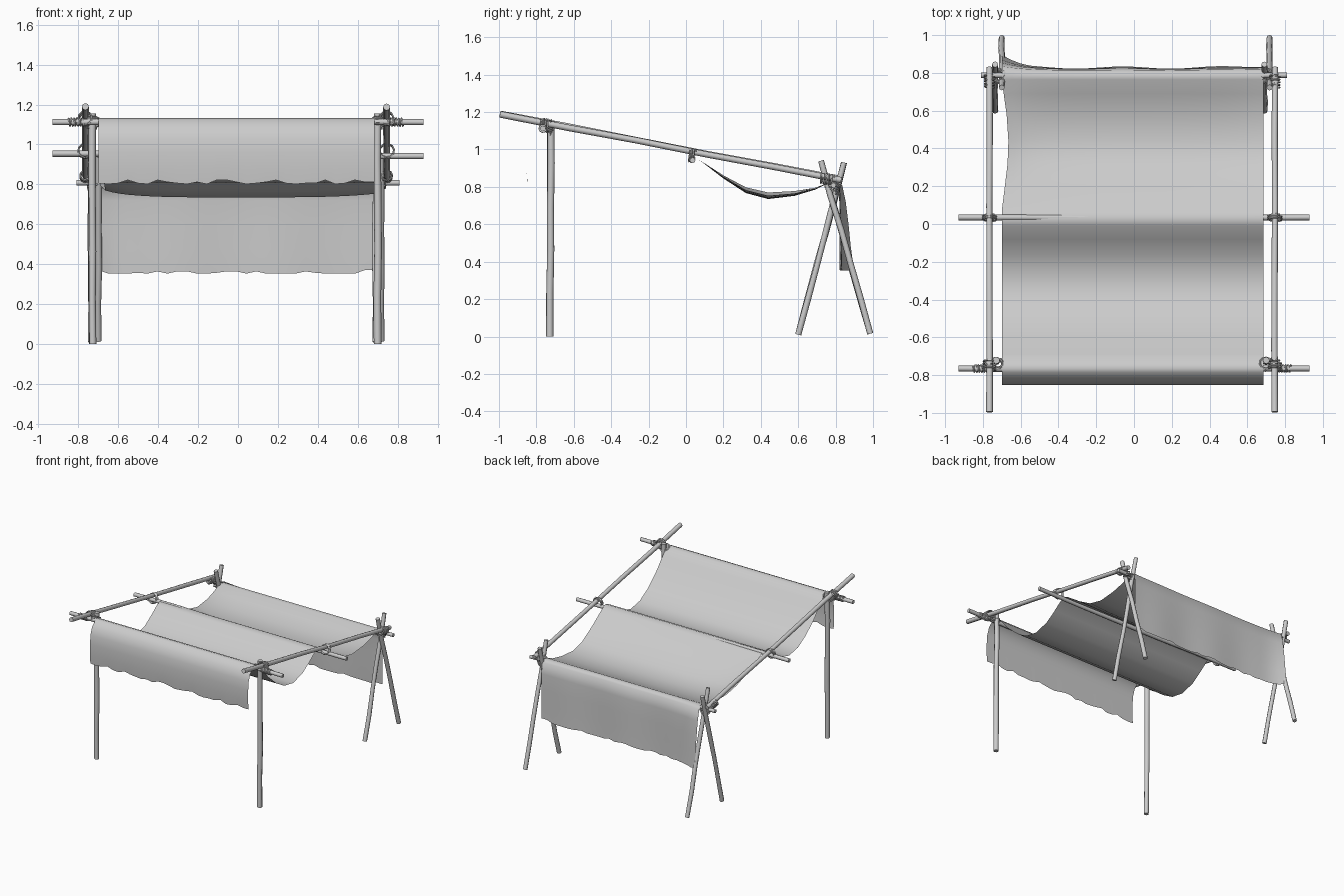
import bpy, bmesh, math, random
from mathutils import Vector

if "Cube" in bpy.data.objects:
    bpy.data.objects.remove(bpy.data.objects["Cube"])

random.seed(4)


def tube(name, pts, radius, radii=None, res=2):
    """Round tube along points, turned into a capped mesh."""
    cu = bpy.data.curves.new(name, 'CURVE')
    cu.dimensions = '3D'
    cu.bevel_depth = radius
    cu.bevel_resolution = res
    cu.use_fill_caps = True
    sp = cu.splines.new('POLY')
    sp.points.add(len(pts) - 1)
    for i, p in enumerate(pts):
        sp.points[i].co = (*p, 1)
        sp.points[i].radius = radii[i] if radii else 1
    ob = bpy.data.objects.new(name, cu)
    bpy.context.collection.objects.link(ob)
    bpy.ops.object.select_all(action='DESELECT')
    ob.select_set(True)
    bpy.context.view_layer.objects.active = ob
    bpy.ops.object.convert(target='MESH')
    bpy.ops.object.shade_smooth_by_angle(angle=math.radians(50))
    return ob


def pole(name, a, b, r=0.017):
    """Slightly crooked wooden pole from a to b."""
    a, b = Vector(a), Vector(b)
    pts, radii = [], []
    for i in range(6):
        p = a.lerp(b, i / 5)
        if 0 < i < 5:
            p += Vector([random.uniform(-0.003, 0.003) for _ in range(3)])
        pts.append(p)
        radii.append(random.uniform(0.94, 1.04))
    return tube(name, pts, r, radii)


def lashing(name, centre, axis, radius, length, turns=4):
    """Rope coil wound round an axis."""
    axis = Vector(axis).normalized()
    u = axis.orthogonal().normalized()
    v = axis.cross(u)
    n = turns * 10
    pts = []
    for i in range(n + 1):
        t = 2 * math.pi * i / 10
        pts.append(Vector(centre) + axis * length * (i / n - 0.5)
                   + (u * math.cos(t) + v * math.sin(t)) * radius)
    return tube(name, pts, 0.005, res=0)


# Front posts
pole("front_post_left", (-0.728, -0.728, 0), (-0.73, -0.722, 1.155), 0.019)
pole("front_post_right", (0.70, -0.728, 0), (0.70, -0.722, 1.155), 0.019)

# Sloping side rails
pole("side_rail_left", (-0.765, -0.995, 1.19), (-0.765, 0.83, 0.842))
pole("side_rail_right", (0.745, -0.995, 1.188), (0.747, 0.83, 0.836))

# Crossbars that carry the cloth
pole("front_crossbar", (-0.93, -0.765, 1.112), (0.93, -0.765, 1.112), 0.016)
pole("middle_crossbar", (-0.93, 0.035, 0.954), (0.93, 0.035, 0.942), 0.016)
pole("back_crossbar", (-0.81, 0.788, 0.808), (0.81, 0.788, 0.808), 0.014)

# Crossed back legs
for side, xa, xb in (("left", -0.735, -0.70), ("right", 0.69, 0.718)):
    pole("back_leg_inner_" + side, (xa, 0.60, 0.01), (xa, 0.845, 0.93), 0.016)
    pole("back_leg_outer_" + side, (xb, 0.985, 0.015), (xb, 0.722, 0.94), 0.016)

# Rope lashings at the joints
for side, s in (("left", -1), ("right", 1)):
    rx = -0.765 if s < 0 else 0.746
    px = -0.73 if s < 0 else 0.70
    lx = -0.718 if s < 0 else 0.704
    lashing("front_bar_rope_" + side, (rx + 0.045 * s, -0.765, 1.112), (1, 0, 0), 0.019, 0.08, 6)
    lashing("front_rail_rope_" + side, (rx, -0.75, 1.13), (0.1, 1, -0.2), 0.034, 0.05)
    lashing("front_post_rope_" + side, (px, -0.742, 1.11), (0, 0.5, 1), 0.034, 0.04)
    lashing("middle_rope_" + side, (rx, 0.033, 0.968), (0, 1, -0.19), 0.036, 0.03, 3)
    lashing("back_leg_rope_" + side, (lx, 0.785, 0.80), (0, 0.5, 1), 0.036, 0.05)
    lashing("back_rail_rope_" + side, (rx, 0.755, 0.84), (0, 1, -0.19), 0.026, 0.07, 5)

# Draped cloth: side profile (y, z) swept across the frame
profile = [(-0.847, 0.802), (-0.852, 0.88), (-0.851, 0.96), (-0.845, 1.03),
           (-0.825, 1.085), (-0.785, 1.125), (-0.765, 1.132), (-0.735, 1.122),
           (-0.69, 1.08), (-0.60, 0.975), (-0.50, 0.888), (-0.40, 0.829),
           (-0.29, 0.808), (-0.17, 0.84), (-0.08, 0.90), (-0.01, 0.952),
           (0.03, 0.967), (0.07, 0.945), (0.20, 0.845), (0.32, 0.767),
           (0.44, 0.735), (0.58, 0.752), (0.69, 0.785), (0.765, 0.823),
           (0.79, 0.827), (0.815, 0.81), (0.822, 0.72), (0.825, 0.60),
           (0.825, 0.48), (0.828, 0.36)]
COLS = 28
last = len(profile) - 1
bm = bmesh.new()
grid = []
for j in range(COLS + 1):
    t = j / COLS
    x0 = -0.70 + 1.385 * t
    left = max(0, 1 - t / 0.13) ** 2
    edge = abs(2 * t - 1) ** 4
    hem_f = random.choice((0, 0, 0.004, 0.01, 0.02))
    hem_b = random.choice((-0.007, -0.007, -0.003, 0.004, 0.01))
    col = []
    for i, (y, z) in enumerate(profile):
        x = x0
        if 0.1 < y < 0.75:                       # raised edges of the rear sag
            k = math.sin(math.pi * (y - 0.1) / 0.65)
            z += edge * k * (0.035 if t < 0.5 else 0.018)
            x += left * k * 0.035
        if i > 24:                               # hanging rear flap with folds
            k = (i - 24) / (last - 24)
            y += left * 0.06 * k + 0.008 * edge
            y += 0.006 * k * math.sin(t * 17)
        z += hem_f * (i == 0) + hem_b * (i == last)
        col.append(bm.verts.new((x, y, z)))
    grid.append(col)
for a, b in zip(grid, grid[1:]):
    for i in range(last):
        bm.faces.new((a[i], b[i], b[i + 1], a[i + 1]))
me = bpy.data.meshes.new("cloth_canopy")
bm.to_mesh(me)
bm.free()
cloth = bpy.data.objects.new("cloth_canopy", me)
bpy.context.collection.objects.link(cloth)
bpy.ops.object.select_all(action='DESELECT')
cloth.select_set(True)
bpy.context.view_layer.objects.active = cloth
bpy.ops.object.shade_smooth_by_angle(angle=math.radians(60))
